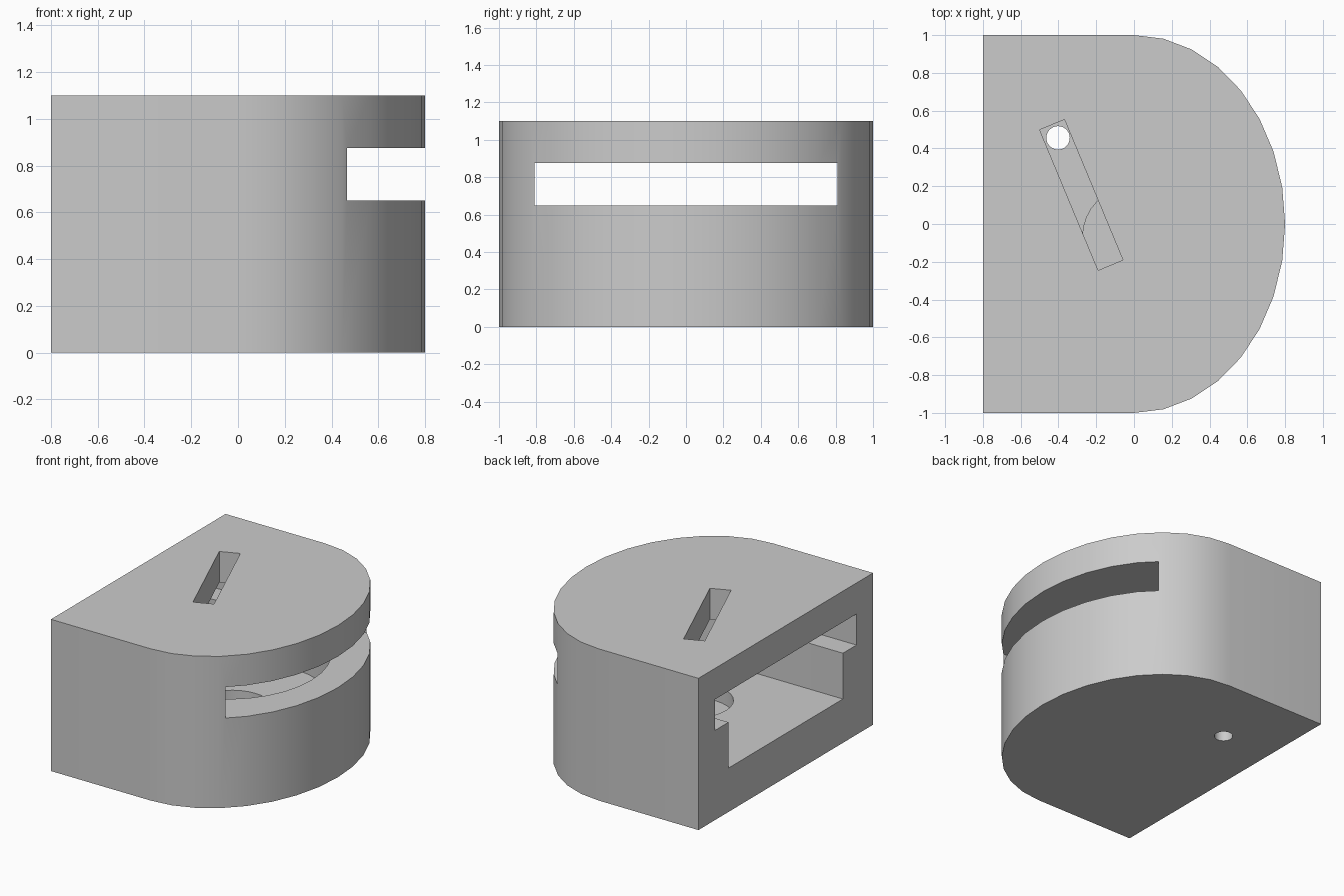
import bpy, bmesh, math

if "Cube" in bpy.data.objects:
    bpy.data.objects.remove(bpy.data.objects["Cube"])

housing_grey = bpy.data.materials.new("housing grey")
housing_grey.diffuse_color = (0.6, 0.6, 0.6, 1)
housing_grey.use_nodes = True
housing_grey.node_tree.nodes["Principled BSDF"].inputs["Base Color"].default_value = housing_grey.diffuse_color


def prism(name, outline, z0, z1):
    """Extrude a counter-clockwise outline between two heights."""
    bm = bmesh.new()
    low = [bm.verts.new((x, y, z0)) for x, y in outline]
    high = [bm.verts.new((x, y, z1)) for x, y in outline]
    bm.faces.new(low[::-1])
    bm.faces.new(high)
    n = len(outline)
    for i in range(n):
        j = (i + 1) % n
        bm.faces.new((low[i], low[j], high[j], high[i]))
    mesh = bpy.data.meshes.new(name)
    bm.to_mesh(mesh)
    bm.free()
    mesh.materials.append(housing_grey)
    obj = bpy.data.objects.new(name, mesh)
    bpy.context.collection.objects.link(obj)
    return obj


def d_outline(back, rx, ry, steps=16):
    """Straight back with a half-ellipse nose."""
    arc = [(rx * math.cos(a), ry * math.sin(a))
           for a in (math.pi * (i / steps - 0.5) for i in range(steps + 1))]
    return arc + [(back, ry), (back, -ry)]


def circle(cx, cy, r, n=32):
    return [(cx + r * math.cos(2 * math.pi * i / n),
             cy + r * math.sin(2 * math.pi * i / n)) for i in range(n)]


def box(cx, cy, length, width, angle=0.0):
    c, s = math.cos(angle), math.sin(angle)
    corners = [(-1, -1), (1, -1), (1, 1), (-1, 1)]
    return [(cx + c * u * length / 2 - s * v * width / 2,
             cy + s * u * length / 2 + c * v * width / 2) for u, v in corners]


# D-shaped body
body = prism("housing", d_outline(-0.8, 0.8, 1.0), 0, 1.1)

cutters = [
    # wide slot running from the back out through the nose
    prism("through_slot", box(0, 0, 2.4, 1.62), 0.65, 0.875),
    # deeper pocket, open at the back
    prism("pocket", d_outline(-1.0, 0.59, 0.655), 0.318, 0.76),
    # round recess in the pocket floor
    prism("floor_recess", circle(0, -0.07, 0.272), 0.21, 0.5),
    # angled slit in the roof
    prism("roof_slit", box(-0.279, 0.154, 0.805, 0.142, math.radians(-67.4)), 0.8, 1.3),
    # small drain hole through the floor
    prism("floor_hole", circle(-0.402, 0.456, 0.062), -0.2, 0.5),
]

bpy.context.view_layer.objects.active = body
body.select_set(True)
for cutter in cutters:
    cutter.hide_render = True
    mod = body.modifiers.new(cutter.name, 'BOOLEAN')
    mod.operation = 'DIFFERENCE'
    mod.solver = 'EXACT'
    mod.object = cutter
    bpy.ops.object.modifier_apply(modifier=mod.name)
for cutter in cutters:
    bpy.data.objects.remove(cutter)

# smooth curved walls, crisp rims
bpy.ops.object.shade_smooth_by_angle(angle=math.radians(30))
